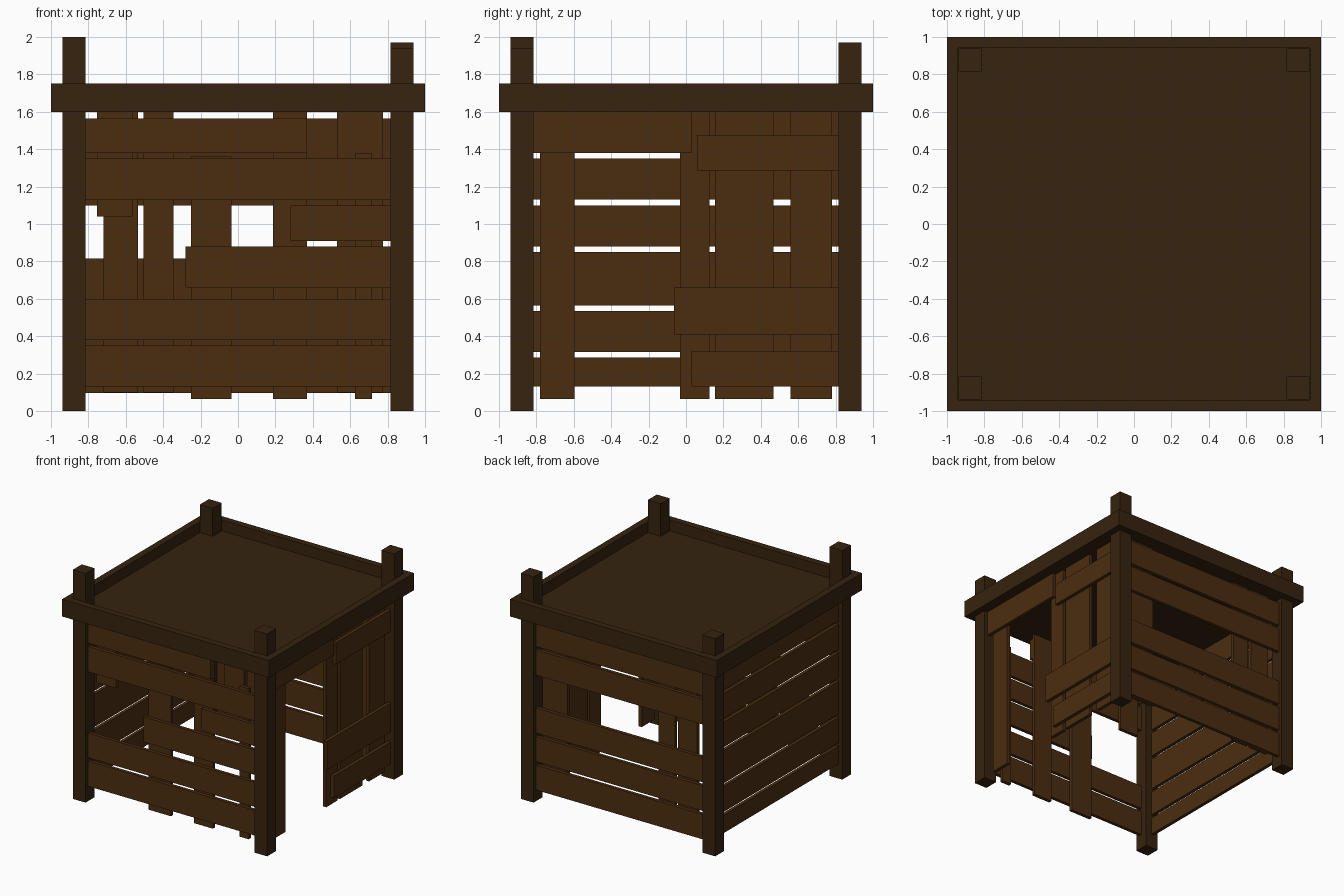
import bpy

if "Cube" in bpy.data.objects:
    bpy.data.objects.remove(bpy.data.objects["Cube"])


def material(name, rgb):
    m = bpy.data.materials.new(name)
    m.diffuse_color = (*rgb, 1)
    m.use_nodes = True
    m.node_tree.nodes["Principled BSDF"].inputs["Base Color"].default_value = m.diffuse_color
    return m


DARK = material("dark timber", (0.037, 0.017, 0.0048))
PLANK = material("brown plank", (0.070, 0.026, 0.0050))


def box(name, x, y, z, mat):
    """Axis-aligned box from three (min, max) ranges."""
    bpy.ops.mesh.primitive_cube_add(size=1, location=[(a + b) / 2 for a, b in (x, y, z)])
    o = bpy.context.object
    o.name = name
    o.scale = [abs(b - a) for a, b in (x, y, z)]
    bpy.ops.object.transform_apply(location=False, rotation=False, scale=True)
    o.data.materials.append(mat)
    return o


OUT, MID, INN = 0.905, 0.875, 0.845   # depth of plank layers from the centre


def plank(wall, name, along, z, inner=False):
    """Plank on a wall; 'along' is its range in x (front/back) or y (left/right)."""
    depth = (INN, MID) if inner else (MID, OUT)
    if wall in ("front", "left"):
        depth = (-depth[1], -depth[0])
    if wall in ("front", "back"):
        box(f"{wall}_{name}", along, depth, z, PLANK)
    else:
        box(f"{wall}_{name}", depth, along, z, PLANK)


# corner posts of differing height
for name, sx, sy, h in (("front_left", -1, -1, 2.0), ("front_right", 1, -1, 1.94),
                        ("back_left", -1, 1, 1.90), ("back_right", 1, 1, 1.97)):
    cx, cy, r = sx * 0.877, sy * 0.877, 0.062
    box(name + "_post", (cx - r, cx + r), (cy - r, cy + r), (0, h), DARK)

# roof tray: slab with raised rim
box("roof_slab", (-0.94, 0.94), (-0.94, 0.94), (1.6, 1.655), DARK)
for s, side in ((-1, "low"), (1, "high")):
    edge = tuple(sorted((s * 0.94, s * 1.0)))
    box(f"roof_rim_x_{side}", edge, (-1, 1), (1.6, 1.75), DARK)
    box(f"roof_rim_y_{side}", (-0.94, 0.94), edge, (1.6, 1.75), DARK)

FULL = (-0.815, 0.815)

# left wall: closed, six horizontals
for z in ((0.13, 0.285), (0.315, 0.535), (0.565, 0.85), (0.88, 1.10), (1.13, 1.35), (1.38, 1.6)):
    plank("left", "plank", FULL, z)

# back wall: five horizontals with a window row, inner uprights
for z in ((0.097, 0.315), (0.345, 0.565), (0.595, 0.815), (1.10, 1.32), (1.35, 1.565)):
    plank("back", "plank", FULL, z)
for x in ((-0.72, -0.535), (-0.505, -0.345), (0.53, 0.775)):
    plank("back", "upright", x, (0.10, 1.6), True)

# front wall: broken horizontals, inner uprights
for x, z in ((FULL, (0.13, 0.35)), (FULL, (0.38, 0.595)), ((-0.28, 0.815), (0.66, 0.88)),
             ((0.28, 0.815), (0.91, 1.10)), (FULL, (1.13, 1.35)), ((-0.815, 0.37), (1.38, 1.565))):
    plank("front", "plank", x, z)
for x, z in (((-0.755, -0.565), (1.04, 1.6)), ((-0.25, -0.035), (0.065, 1.36)),
             ((0.187, 0.37), (0.065, 1.6)), ((0.625, 0.717), (0.065, 1.38))):
    plank("front", "upright", x, z, True)

# right wall: doorway with lintel, jamb and patched panel
for y, z in (((-0.815, 0.03), (1.38, 1.6)), ((0.06, 0.815), (1.285, 1.475)),
             ((-0.065, 0.815), (0.41, 0.66)), ((0.03, 0.815), (0.13, 0.32))):
    plank("right", "plank", y, z)
for y in ((-0.78, -0.597), (-0.033, 0.125), (0.155, 0.467), (0.56, 0.78)):
    plank("right", "upright", y, (0.065, 1.6), True)
